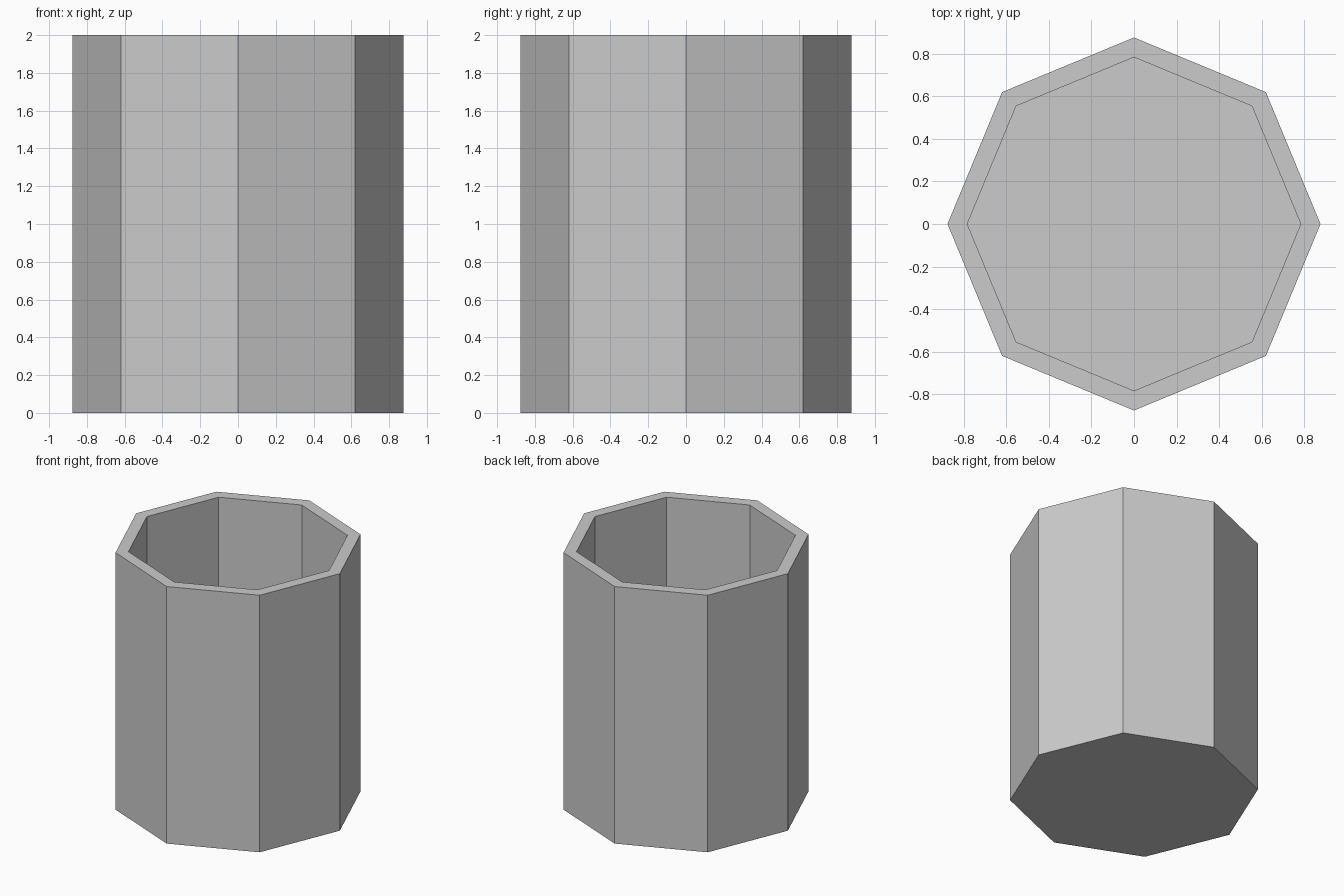
import bpy, bmesh
from math import cos, sin, tau

if "Cube" in bpy.data.objects:
    bpy.data.objects.remove(bpy.data.objects["Cube"])

SIDES = 8
OUTER, INNER = 0.877, 0.784
HEIGHT, FLOOR = 2.0, 0.09

bm = bmesh.new()


def ring(radius, z):
    return [bm.verts.new((radius * cos(tau * i / SIDES), radius * sin(tau * i / SIDES), z))
            for i in range(SIDES)]


# Profile from the outer base, over the rim, down to the inner floor
rings = [ring(r, z) for r, z in ((OUTER, 0), (OUTER, HEIGHT), (INNER, HEIGHT), (INNER, FLOOR))]
for a, b in zip(rings, rings[1:]):
    for i in range(SIDES):
        j = (i + 1) % SIDES
        bm.faces.new((a[i], a[j], b[j], b[i]))

# Underside and inner floor
bm.faces.new(rings[0][::-1])
bm.faces.new(rings[-1])
bmesh.ops.recalc_face_normals(bm, faces=bm.faces)

mesh = bpy.data.meshes.new("octagonal_cup")
bm.to_mesh(mesh)
bm.free()
bpy.context.collection.objects.link(bpy.data.objects.new("octagonal_cup", mesh))
